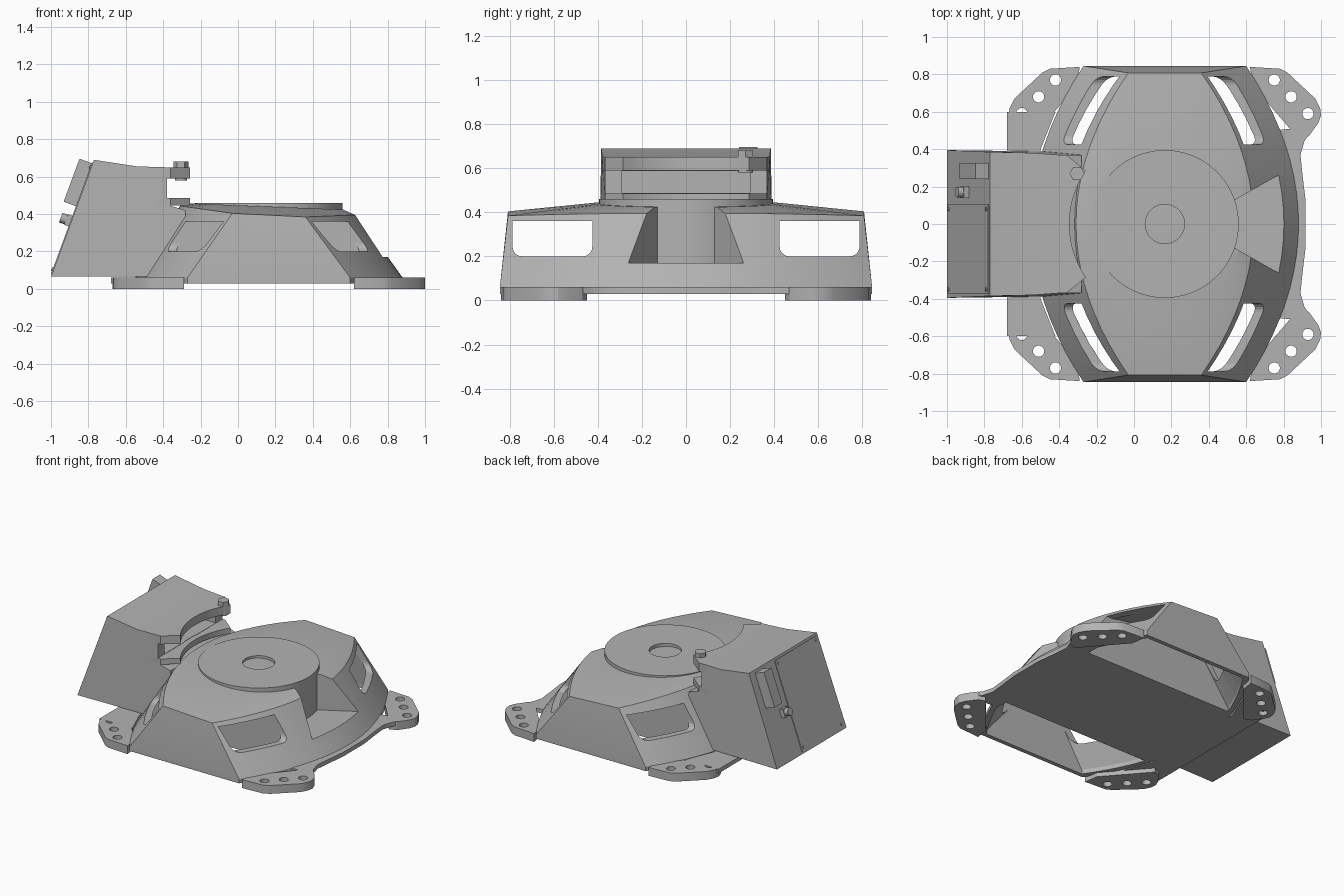
import bpy, bmesh, math
from mathutils import Vector, Matrix

if "Cube" in bpy.data.objects:
    bpy.data.objects.remove(bpy.data.objects["Cube"])

grey = bpy.data.materials.new("cast_grey")
grey.use_nodes = True
colour = (0.45, 0.45, 0.45, 1)
grey.diffuse_color = colour
grey.node_tree.nodes["Principled BSDF"].inputs["Base Color"].default_value = colour

CX = 0.165  # turntable axis


def finish(name, bm, cutter=False):
    bmesh.ops.recalc_face_normals(bm, faces=bm.faces)
    mesh = bpy.data.meshes.new(name)
    bm.to_mesh(mesh)
    bm.free()
    ob = bpy.data.objects.new(name, mesh)
    bpy.context.collection.objects.link(ob)
    mesh.materials.append(grey)
    if cutter:
        ob.hide_render = True
        ob.hide_viewport = True
    return ob


def loft(rings):
    bm = bmesh.new()
    loops = [[bm.verts.new(p) for p in ring] for ring in rings]
    n = len(loops[0])
    for a, b in zip(loops, loops[1:]):
        for i in range(n):
            j = (i + 1) % n
            bm.faces.new((a[i], a[j], b[j], b[i]))
    bm.faces.new(loops[0][::-1])
    bm.faces.new(loops[-1])
    return bm


def prism(name, outline, low, high, cutter=False):
    rings = [[(x, y, z) for x, y in outline] for z in (low, high)]
    return finish(name, loft(rings), cutter)


def cylinder(name, x, y, r, low, high, sides=48, cutter=False):
    turn = [2 * math.pi * i / sides for i in range(sides)]
    pts = [(x + r * math.cos(t), y + r * math.sin(t)) for t in turn]
    return prism(name, pts, low, high, cutter)


def block(name, low, high, cutter=False, bevel=0):
    bm = bmesh.new()
    size = Vector(high) - Vector(low)
    mid = (Vector(high) + Vector(low)) / 2
    bmesh.ops.create_cube(bm, size=1, matrix=Matrix.Translation(mid) @ Matrix.Diagonal((*size, 1)))
    if bevel:
        edges = [e for e in bm.edges if all(v.co.z < mid.z for v in e.verts)
                 and abs(e.verts[0].co.x - e.verts[1].co.x) > size.x / 2]
        bmesh.ops.bevel(bm, geom=edges, offset=bevel, segments=5, affect='EDGES', profile=0.5)
    return finish(name, bm, cutter)


def cut(ob, *tools):
    for tool in tools:
        mod = ob.modifiers.new("cut", 'BOOLEAN')
        mod.operation, mod.solver, mod.object = 'DIFFERENCE', 'EXACT', tool


# Main housing: straight sides and bowed ends
def outline(half, depth, bow=0.28, steps=20):
    ys = [depth * (2 * i / steps - 1) for i in range(steps + 1)]
    right = [(CX + half + bow * (1 - (y / depth) ** 2), y) for y in ys]
    return right + [(2 * CX - x, -y) for x, y in right]


def housing(inset=0, base=0.03):
    foot = outline(0.435 - inset, 0.845 - inset)
    rim = outline(0.195 - inset, 0.808 - inset)
    top = []
    for x, y in rim:
        d = Vector((x - CX, y)).normalized() * (0.42 - inset)
        top.append((CX + d.x, d.y, 0.44 - 0.04 * d.x - inset))
    return loft([
        [(x, y, base) for x, y in foot],
        [(x, y, 0.06) for x, y in foot],
        [(x, y, 0.42 - 0.05 * (x - CX) - 0.025 * (y / 0.8) ** 2 - inset) for x, y in rim],
        top])


body = finish("housing", housing())
for side in (1, -1):
    # hollow chamber beside the core, open below
    bm = housing(0.03, -0.1)
    bmesh.ops.bisect_plane(bm, geom=bm.verts[:] + bm.edges[:] + bm.faces[:],
                           plane_co=(0, 0.42 * side, 0), plane_no=(0, side, 0), clear_inner=True)
    bmesh.ops.holes_fill(bm, edges=[e for e in bm.edges if e.is_boundary])
    chamber = finish("chamber_cutter", bm, True)
    a, b = sorted((0.425 * side, 0.788 * side))
    window = block("window_cutter", (-0.9, a, 0.2), (1.2, b, 0.36), True, 0.045)
    cut(body, chamber, window)

notch = prism("notch_cutter", [(0.4, -0.05), (1.0, -0.39), (1.0, 0.39), (0.4, 0.05)], 0.17, 0.6, True)
cut(body, notch)

# Turntable disc with a shallow centre hole
hub = cylinder("turntable_disc", CX, 0, 0.395, 0.1, 0.46, 96)
cut(hub, cylinder("centre_cutter", CX, 0, 0.105, 0.43, 0.6, 48, True))

# Feet with three bolt holes each
foot_shape = [(0.455, 0.84), (0.615, 0.83), (0.655, 0.81), (0.805, 0.67), (0.83, 0.62),
              (0.835, 0.58), (0.82, 0.54), (0.77, 0.47), (0.72, 0.45), (0.47, 0.74)]
for sx, xname in ((1, "left"), (-1, "right")):
    for sy, yname in ((-1, "front"), (1, "back")):
        foot = prism(f"foot_{yname}_{xname}", [(CX + sx * x, sy * y) for x, y in foot_shape], 0, 0.06)
        for hx, hy in ((0.585, 0.77), (0.675, 0.68), (0.765, 0.59)):
            cut(foot, cylinder("hole_cutter", CX + sx * hx, sy * hy, 0.03, -0.1, 0.2, 24, True))

# Thin flanges joining the feet
edge = [(0.96, 0.52), (0.91, 0.44), (0.89, 0.37), (0.9, 0.27), (0.918, 0.12)]
prism("flange_left", [(0.74, 0.5)] + edge + [(x, -y) for x, y in edge[::-1]] + [(0.74, -0.5)], 0.03, 0.06)
prism("flange_right", [(-0.68, 0.6), (-0.42, 0.6), (-0.5, 0.4), (-0.5, -0.4), (-0.42, -0.6), (-0.68, -0.6)],
      0.03, 0.06)

# Rear equipment box
profile = [(-1, 0.065), (-0.77, 0.69), (-0.54, 0.655), (-0.38, 0.65), (-0.38, 0.45),
           (-0.28, 0.42), (-0.28, 0.065)]
widths = [0.395, 0.385, 0.38, 0.368, 0.368, 0.368, 0.385]
box = finish("equipment_box", loft([[(x, s * w, z) for (x, z), w in zip(profile, widths)] for s in (-1, 1)]))
cut(box, cylinder("gap_cutter", CX, 0, 0.55, 0.485, 0.59, 96, True),
    cylinder("arc_cutter", CX, 0, 0.51, 0.45, 0.8, 96, True),
    block("recess_cutter", (-0.48, -0.29, 0.487), (-0.2, 0.29, 0.588), True))

# Upper and lower jaws with a concave front
arc = [(CX - 0.51 * math.cos(t), 0.51 * math.sin(t))
       for t in [math.radians(-34 + 68 * i / 24) for i in range(25)]]
jaw = [(-0.45, -0.372), (-0.36, -0.368)] + arc + [(-0.36, 0.368), (-0.45, 0.372)]
prism("upper_jaw", jaw, 0.59, 0.65)
prism("lower_jaw", jaw, 0.445, 0.485)
cylinder("bolt_shank", -0.305, 0.27, 0.033, 0.58, 0.675, 24)
cylinder("bolt_head", -0.305, 0.27, 0.04, 0.65, 0.68, 6)


# Fittings on the sloping end face: along the slope, across it, and outwards
slope = Vector((0.23, 0, 0.625)).normalized()
out = Vector((-slope.z, 0, slope.x))
corner = Vector((-1, 0, 0.065))


def on_slope(ob):
    frame = Matrix((slope, (0, 1, 0), out)).transposed().to_4x4()
    ob.matrix_world = Matrix.Translation(corner) @ frame
    return ob


on_slope(block("cover_plate", (0.015, -0.375, -0.01), (0.65, 0.105, 0.005)))
on_slope(block("connector", (0.4, 0.24, -0.02), (0.645, 0.325, 0.075)))
on_slope(cylinder("button", 0.315, 0.17, 0.027, -0.02, 0.06, 24))
on_slope(block("button_base", (0.285, 0.14, -0.02), (0.345, 0.2, 0.03)))
for s in (0.04, 0.625):
    for y in (-0.35, 0.08):
        on_slope(cylinder("cover_screw", s, y, 0.01, 0, 0.011, 12))

# Smooth curved walls, keep edges crisp
for ob in bpy.context.scene.objects:
    if ob.type == 'MESH' and not ob.hide_render:
        bpy.ops.object.select_all(action='DESELECT')
        ob.select_set(True)
        bpy.context.view_layer.objects.active = ob
        bpy.ops.object.shade_smooth_by_angle(angle=math.radians(25))
